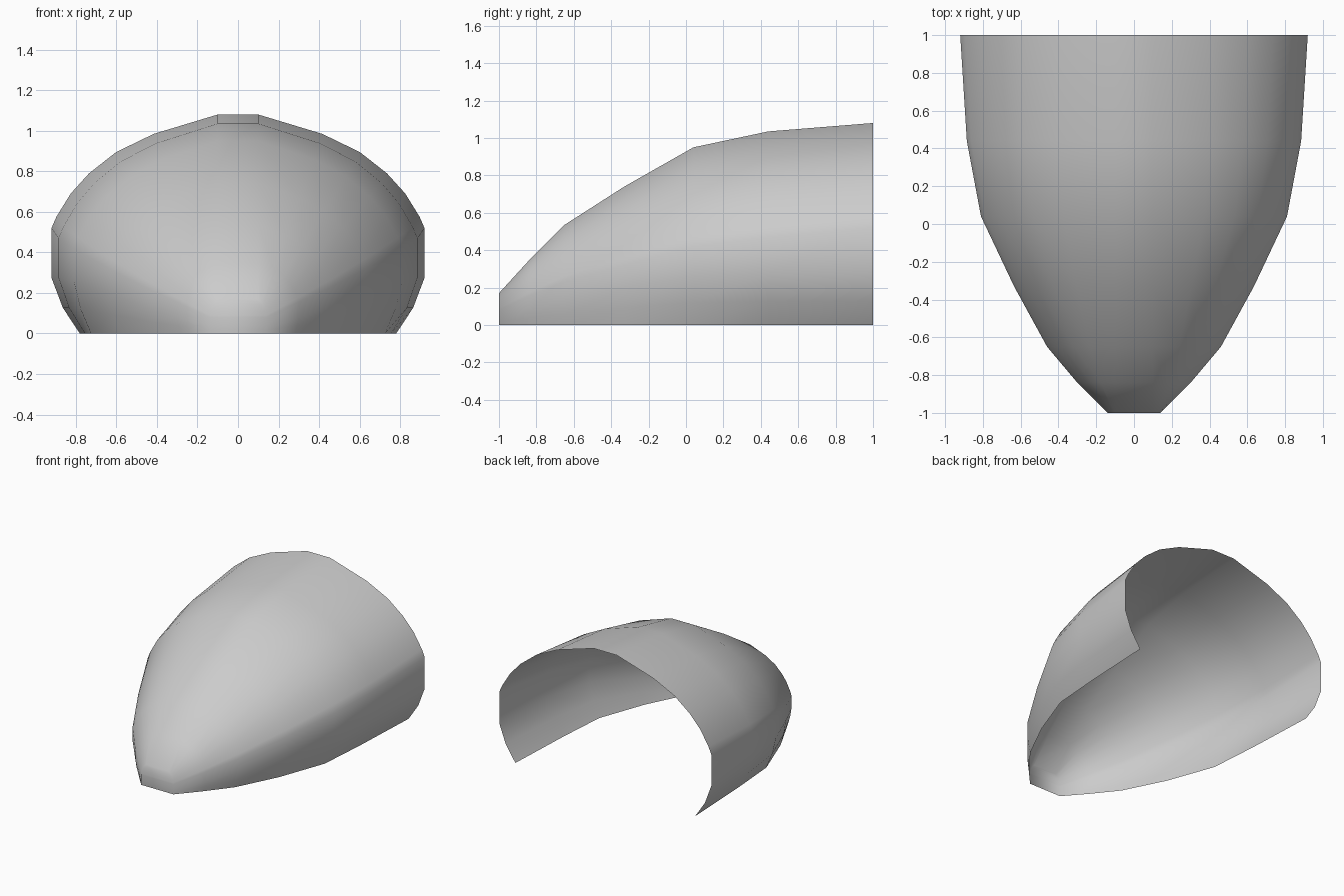
import bpy, bmesh

if "Cube" in bpy.data.objects:
    bpy.data.objects.remove(bpy.data.objects["Cube"])

# Stations along the shell: y, half width at floor, widest half width,
# lower and upper height of the vertical side strip, crown height
STATIONS = [
    (-1.00, 0.14, 0.14, 0.04, 0.08, 0.17),
    (-0.84, 0.28, 0.30, 0.08, 0.155, 0.345),
    (-0.65, 0.43, 0.46, 0.13, 0.23, 0.535),
    (-0.33, 0.59, 0.635, 0.20, 0.32, 0.74),
    (0.04, 0.725, 0.81, 0.26, 0.42, 0.95),
    (0.44, 0.755, 0.885, 0.275, 0.47, 1.035),
    (1.00, 0.78, 0.92, 0.275, 0.52, 1.08),
]
# Normalised curve from the side strip up to the flat crown
ARC = [(0.97, 0.10), (0.884, 0.304), (0.774, 0.482),
       (0.61, 0.67), (0.384, 0.83), (0.0, 1.0)]
CROWN = 0.10


def section(y, floor, wide, low, high, top):
    half = [(floor, 0), (floor + 0.6 * (wide - floor), 0.46 * low),
            (wide, low), (wide, high)]
    half += [(CROWN + u * (wide - CROWN), high + v * (top - high)) for u, v in ARC]
    full = half + [(-x, z) for x, z in reversed(half)]
    return [(x, y, z) for x, z in full]


# Open shell lofted through the sections, closed at the nose
bm = bmesh.new()
rings = [[bm.verts.new(p) for p in section(*s)] for s in STATIONS]
for a, b in zip(rings, rings[1:]):
    for i in range(len(a) - 1):
        bm.faces.new((a[i], b[i], b[i + 1], a[i + 1]))

# Nose cap in horizontal strips
nose = rings[0]
n = len(nose)
for i in range(n // 2 - 1):
    bm.faces.new((nose[i], nose[i + 1], nose[n - 2 - i], nose[n - 1 - i]))
bm.normal_update()

mesh = bpy.data.meshes.new("shell")
bm.to_mesh(mesh)
bm.free()
for p in mesh.polygons:
    p.use_smooth = True
shell = bpy.data.objects.new("shell", mesh)
bpy.context.collection.objects.link(shell)
